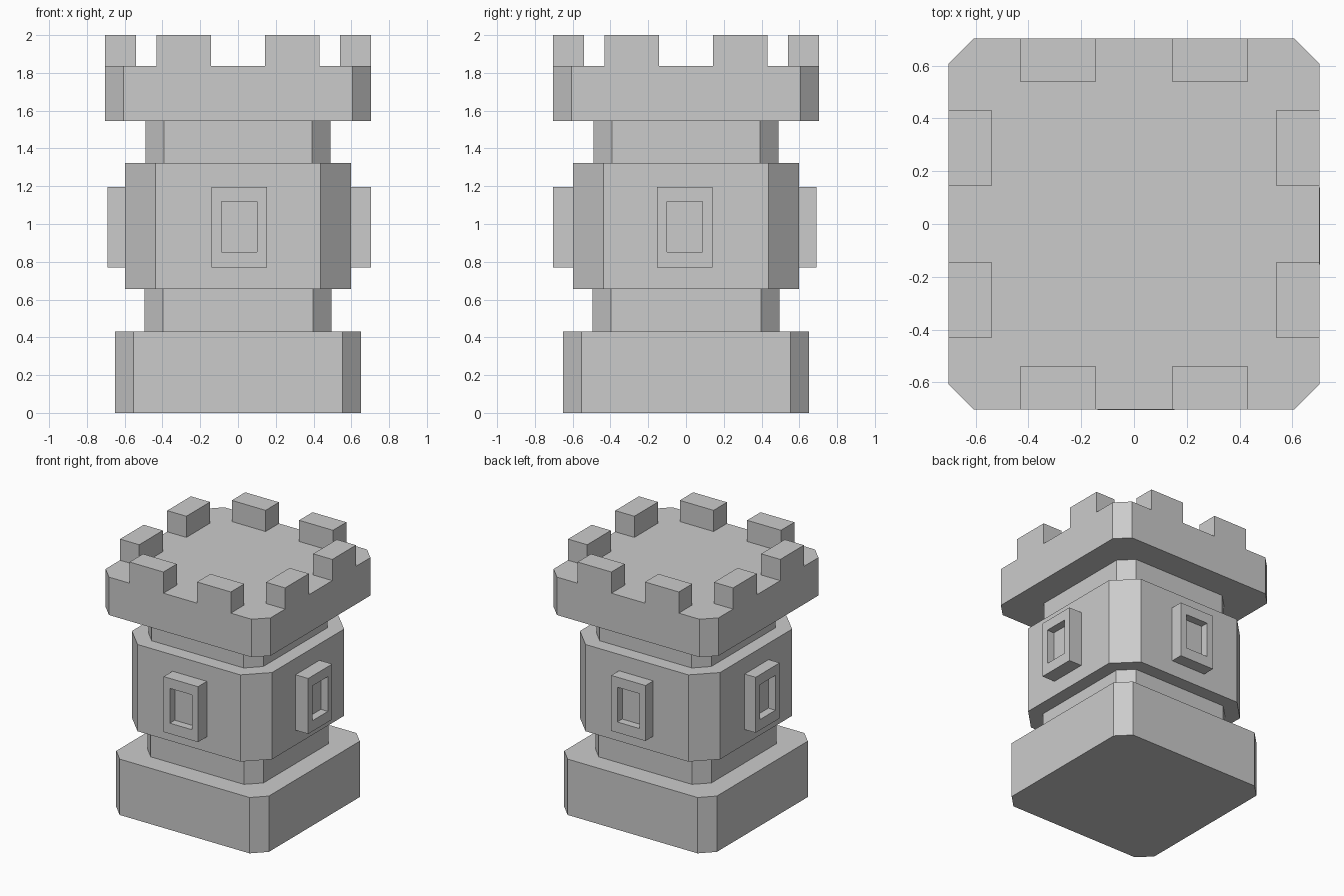
import bpy, bmesh
from math import pi
from mathutils import Matrix, Vector

if "Cube" in bpy.data.objects:
    bpy.data.objects.remove(bpy.data.objects["Cube"])


def finish(bm, name):
    bmesh.ops.recalc_face_normals(bm, faces=bm.faces)
    mesh = bpy.data.meshes.new(name)
    bm.to_mesh(mesh)
    bm.free()
    obj = bpy.data.objects.new(name, mesh)
    bpy.context.collection.objects.link(obj)
    return obj


def box(bm, lo, hi):
    lo, hi = Vector(lo), Vector(hi)
    m = Matrix.Translation((lo + hi) / 2) @ Matrix.Diagonal((*(hi - lo), 1))
    return bmesh.ops.create_cube(bm, size=1, matrix=m)["verts"]


def ring(bm, half, corner, z):
    """Square outline with cut corners."""
    a, b = half, corner
    pts = [(b, -a), (a, -b), (a, b), (b, a), (-b, a), (-a, b), (-a, -b), (-b, -a)]
    return [bm.verts.new((x, y, z)) for x, y in pts]


# Tower shaft: stacked tiers (half width, corner start, bottom, top)
tiers = [
    (0.65, 0.553, 0.0, 0.43),      # base
    (0.495, 0.397, 0.43, 0.655),   # lower neck
    (0.597, 0.438, 0.655, 1.323),  # body
    (0.49, 0.392, 1.323, 1.545),   # upper neck
    (0.703, 0.607, 1.545, 1.837),  # crown
]
bm = bmesh.new()
rings = [ring(bm, h, c, z) for h, c, z0, z1 in tiers for z in (z0, z1)]
for low, high in zip(rings, rings[1:]):
    for i in range(8):
        j = (i + 1) % 8
        bm.faces.new((low[i], low[j], high[j], high[i]))
bm.faces.new(rings[0][::-1])
bm.faces.new(rings[-1])
finish(bm, "tower_shaft")

# Battlements: two blocks on each side
for side in range(4):
    bm = bmesh.new()
    for x in (-0.287, 0.287):
        box(bm, (x - 0.144, -0.703, 1.837), (x + 0.144, -0.54, 2.0))
    bm.transform(Matrix.Rotation(side * pi / 2, 4, "Z"))
    finish(bm, f"battlement_{side + 1}")

# Windows: raised frame with a recessed panel on each side
shifts = [(0.007, -0.007), (0.007, -0.007), (0.007, -0.007), (0.007, -0.007)]
for side, (dx, dy) in enumerate(shifts):
    bm = bmesh.new()
    box(bm, (-0.146, -0.698, 0.77), (0.146, -0.58, 1.197))
    bm.normal_update()
    front = min(bm.faces, key=lambda f: f.calc_center_median().y)
    bmesh.ops.inset_region(bm, faces=[front], thickness=0.05)
    for v in front.verts:
        v.co.x = 0.094 if v.co.x > 0 else -0.094
        v.co.z = 1.12 if v.co.z > 0.98 else 0.852
    panel = bmesh.ops.extrude_discrete_faces(bm, faces=[front])["faces"][0]
    for v in panel.verts:
        v.co.y += 0.06
    bm.transform(Matrix.Translation((dx, dy, 0)) @ Matrix.Rotation(side * pi / 2, 4, "Z"))
    finish(bm, f"window_{side + 1}")
